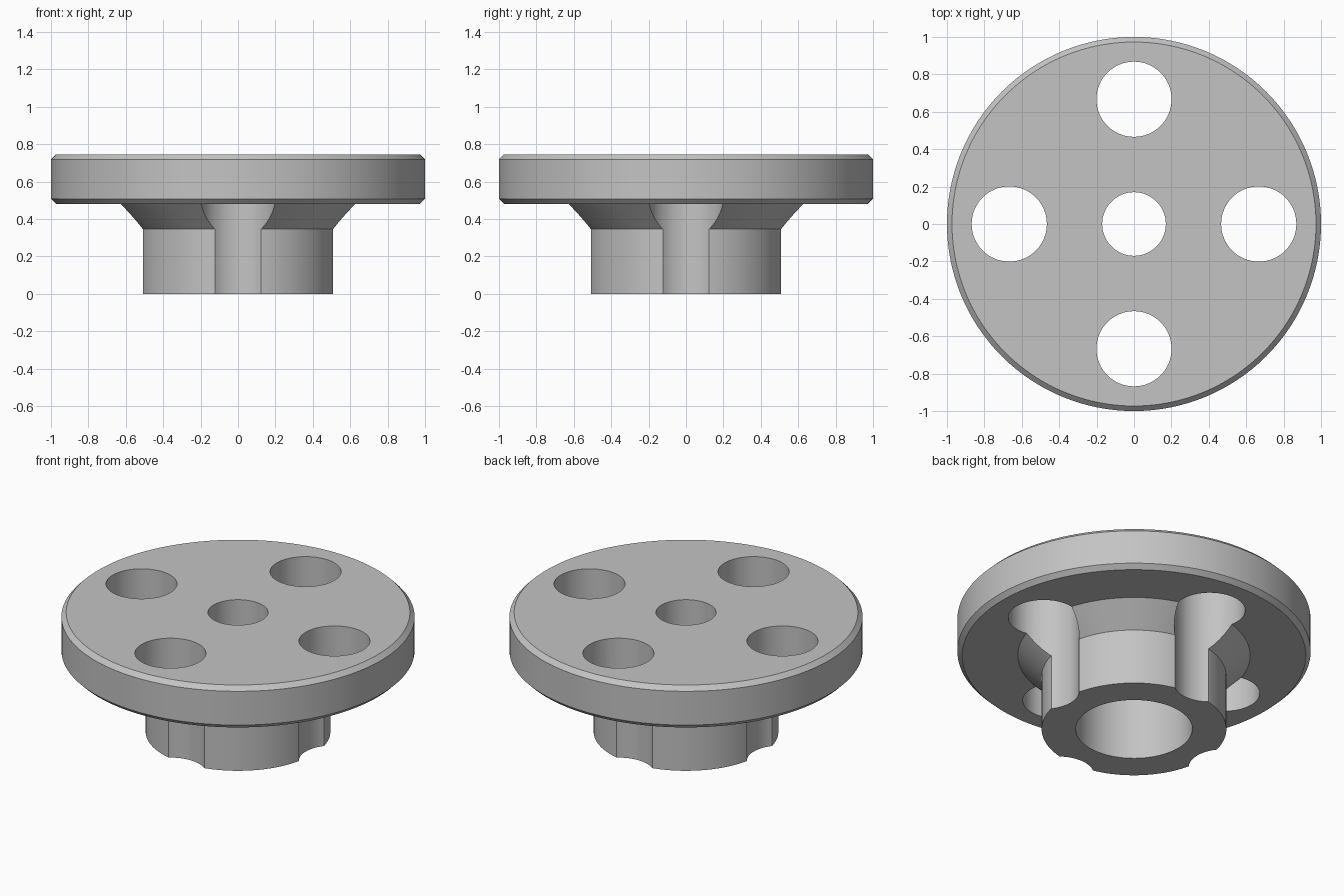
import bpy
import bmesh
import math
from mathutils import Matrix

default_cube = bpy.data.objects.get("Cube")
if default_cube:
    bpy.data.objects.remove(default_cube, do_unlink=True)

SEGMENTS = 128
HOLE_RADIUS, HOLE_OFFSET = 0.201, 0.667

# Single grey metal
metal = bpy.data.materials.new("grey_metal")
metal.use_nodes = True
colour = (0.55, 0.55, 0.55, 1)
metal.diffuse_color = colour
metal.node_tree.nodes["Principled BSDF"].inputs["Base Color"].default_value = colour


def add_object(name, bm):
    bmesh.ops.recalc_face_normals(bm, faces=bm.faces)
    mesh = bpy.data.meshes.new(name)
    bm.to_mesh(mesh)
    bm.free()
    mesh.materials.append(metal)
    obj = bpy.data.objects.new(name, mesh)
    bpy.context.collection.objects.link(obj)
    return obj


def lathe(name, profile):
    """Revolve a closed (radius, height) profile around z."""
    bm = bmesh.new()
    rings = []
    for i in range(SEGMENTS):
        a = math.tau * i / SEGMENTS
        rings.append([bm.verts.new((r * math.cos(a), r * math.sin(a), z)) for r, z in profile])
    for i, ring in enumerate(rings):
        following = rings[(i + 1) % SEGMENTS]
        for j in range(len(profile)):
            k = (j + 1) % len(profile)
            bm.faces.new((ring[j], following[j], following[k], ring[k]))
    return add_object(name, bm)


# Chamfered disc, flared hub and stepped bore
flange = lathe("flanged_hub", [
    (0.33, 0), (0.523, 0), (0.523, 0.346), (0.658, 0.481),
    (0.973, 0.481), (1, 0.508), (1, 0.719), (0.973, 0.746),
    (0.17, 0.746), (0.17, 0.49), (0.33, 0.49),
])

# Four holes through the disc that also scallop the hub
bm = bmesh.new()
for i in range(4):
    a = i * math.pi / 2
    place = Matrix.Translation((HOLE_OFFSET * math.cos(a), HOLE_OFFSET * math.sin(a), 0.4))
    bmesh.ops.create_cone(bm, cap_ends=True, segments=64, radius1=HOLE_RADIUS,
                          radius2=HOLE_RADIUS, depth=1.2, matrix=place)
cutter = add_object("hole_cutter", bm)
cutter.hide_render = True

cut = flange.modifiers.new("holes", "BOOLEAN")
cut.operation = "DIFFERENCE"
cut.solver = "EXACT"
cut.object = cutter

bpy.ops.object.select_all(action="DESELECT")
flange.select_set(True)
bpy.context.view_layer.objects.active = flange
bpy.ops.object.modifier_apply(modifier=cut.name)
bpy.data.objects.remove(cutter, do_unlink=True)
bpy.ops.object.shade_smooth_by_angle(angle=math.radians(30))
